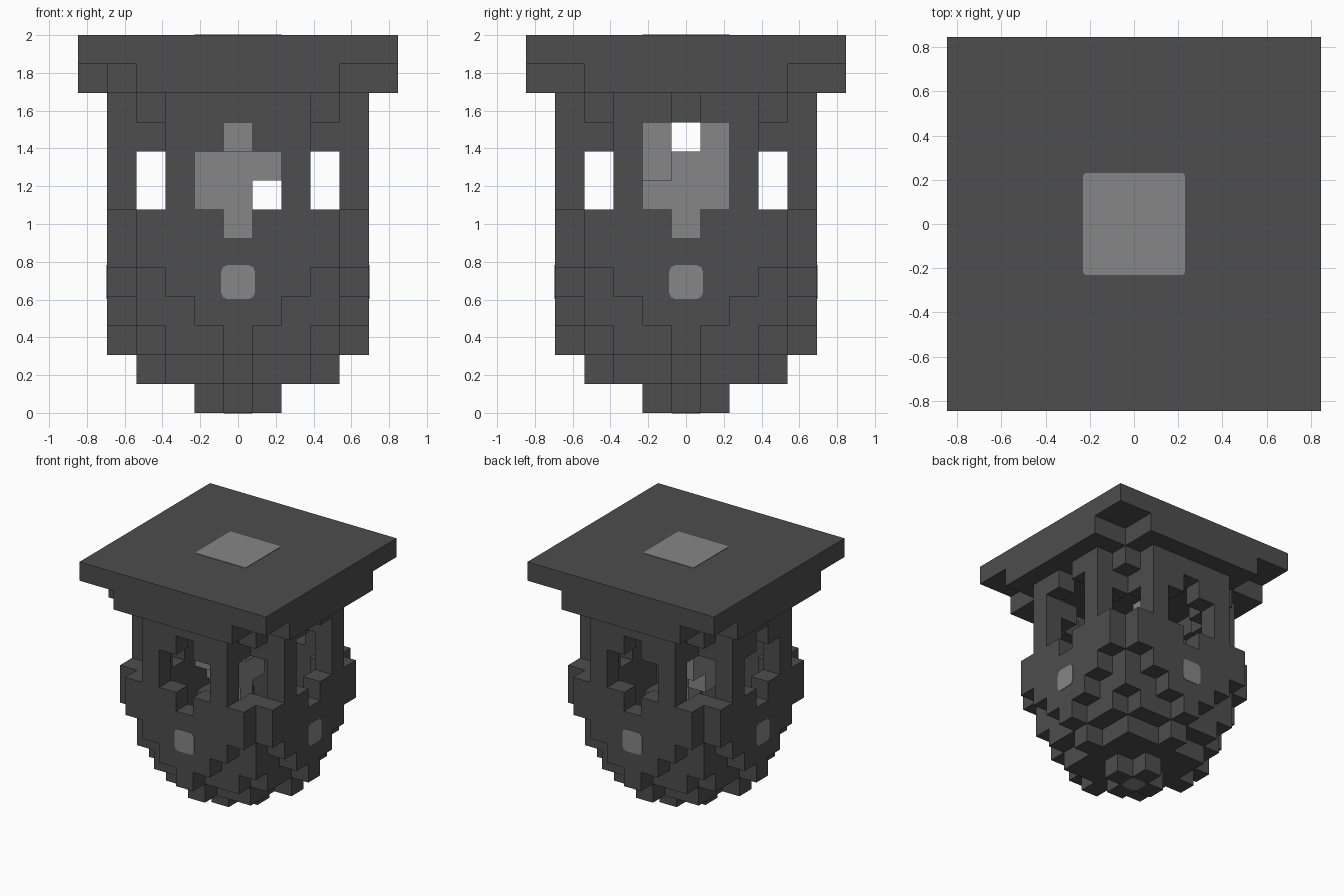
import bpy
import bmesh
from mathutils import Vector, Matrix

if "Cube" in bpy.data.objects:
    bpy.data.objects.remove(bpy.data.objects["Cube"], do_unlink=True)

U = 2 / 13  # edge of one block
DIRS = [Vector(d) for d in ((1, 0, 0), (-1, 0, 0), (0, 1, 0), (0, -1, 0), (0, 0, 1), (0, 0, -1))]


def make_material(name, value):
    mat = bpy.data.materials.new(name)
    mat.use_nodes = True
    color = (value, value, value, 1)
    mat.diffuse_color = color
    mat.node_tree.nodes["Principled BSDF"].inputs["Base Color"].default_value = color
    return mat


dark = make_material("dark grey", 0.075)
light = make_material("light grey", 0.24)


def add_object(name, bm, mat):
    mesh = bpy.data.meshes.new(name)
    bm.to_mesh(mesh)
    bm.free()
    mesh.materials.append(mat)
    obj = bpy.data.objects.new(name, mesh)
    bpy.context.collection.objects.link(obj)
    return obj


def build_blocks(name, cells, mat):
    """Outer skin of a set of unit blocks."""
    bm = bmesh.new()
    for c in cells:
        center = Vector(c) + Vector((0, 0, 0.5))
        for d in DIRS:
            if tuple(int(v) for v in Vector(c) + d) in cells:
                continue
            a = Vector((d.y, d.z, d.x)) / 2
            b = d.cross(a)
            f = center + d / 2
            corners = (f - a - b, f + a - b, f + a + b, f - a + b)
            bm.faces.new([bm.verts.new(p * U) for p in corners])
    bmesh.ops.remove_doubles(bm, verts=bm.verts, dist=0.001)
    return add_object(name, bm, mat)


def build_plate(name, center, direction, half, corner):
    """Thin plate with cut corners, facing the given direction."""
    bm = bmesh.new()
    bmesh.ops.create_cube(bm, size=1)
    bmesh.ops.scale(bm, vec=(2 * half, 2 * half, 0.008), verts=bm.verts)
    uprights = [e for e in bm.edges if abs(e.verts[0].co.z - e.verts[1].co.z) > 0.001]
    bmesh.ops.bevel(bm, geom=uprights, offset=corner, segments=2, profile=0.5, affect='EDGES')
    turn = Vector((0, 0, 1)).rotation_difference(direction).to_matrix().to_4x4()
    bmesh.ops.transform(bm, matrix=Matrix.Translation(center) @ turn, verts=bm.verts)
    return add_object(name, bm, light)


# Reach in y for each |x|, layer by layer from the bottom
neck = [4, 4, 4, 3, 2]
waist = [4, 4, 4, 2, 2]
belly = [4, 4, 4, 4, 3]
lid = [5, 5, 5, 5, 3, 3]
layers = [[1, 0], [3, 2, 2, 0], [4, 3, 3, 2, 0], [4, 4, 3, 3, 1], neck,
          belly, belly, waist, waist, waist, neck, lid]


def inside(x, y, z):
    if not 0 <= z < len(layers):
        return False
    reach = layers[z]
    return abs(x) < len(reach) and abs(y) <= reach[abs(x)]


def is_opening(x, y, z):
    side, depth = sorted((abs(x), abs(y)))
    if z in (7, 8) and (side, depth) == (2, 3):
        return True  # open corners
    if depth != 4:
        return False
    if x == 4:  # taller window on one side
        return (side == 0 and 6 <= z <= 10) or (side <= 1 and 7 <= z <= 9)
    return (side == 0 and 6 <= z <= 9) or (side <= 1 and z in (7, 8))


# Hollow lantern body
span = range(-5, 6)
body = set()
for z in range(11):
    for x in span:
        for y in span:
            skin = any(not inside(x + int(d.x), y + int(d.y), z + int(d.z)) for d in DIRS)
            if inside(x, y, z) and skin and not is_opening(x, y, z):
                body.add((x, y, z))
build_blocks("lantern_body", body, dark)

# Stepped lid and square cap
cap = {(x, y, z) for x in span for y in span for z in (11, 12)
       if z == 12 or inside(x, y, z)}
cap.add((-4, -4, 11))
build_blocks("cap", cap, dark)

# Light core inside
core = {(x, y, z) for x in (-1, 0) for y in (-1, 0, 1) for z in (7, 8)}
core |= {(0, y, 6) for y in (-1, 0, 1)}
core |= {(0, 0, 5), (-1, 0, 6), (1, -1, 8), (1, -1, 9), (0, 1, 9)}
build_blocks("light_core", core, light)

# Inlaid light plates
for name, d in zip(("left", "right", "back", "front"), DIRS):
    build_plate(name + "_inlay", d * 4.5 * U + Vector((0, 0, 4.5 * U)), d, 0.09, 0.035)
build_plate("top_inlay", Vector((0, 0, 2)), DIRS[4], 0.23, 0.012)
build_plate("bottom_inlay", Vector((0, 0, 0)), DIRS[5], 0.075, 0.03)
